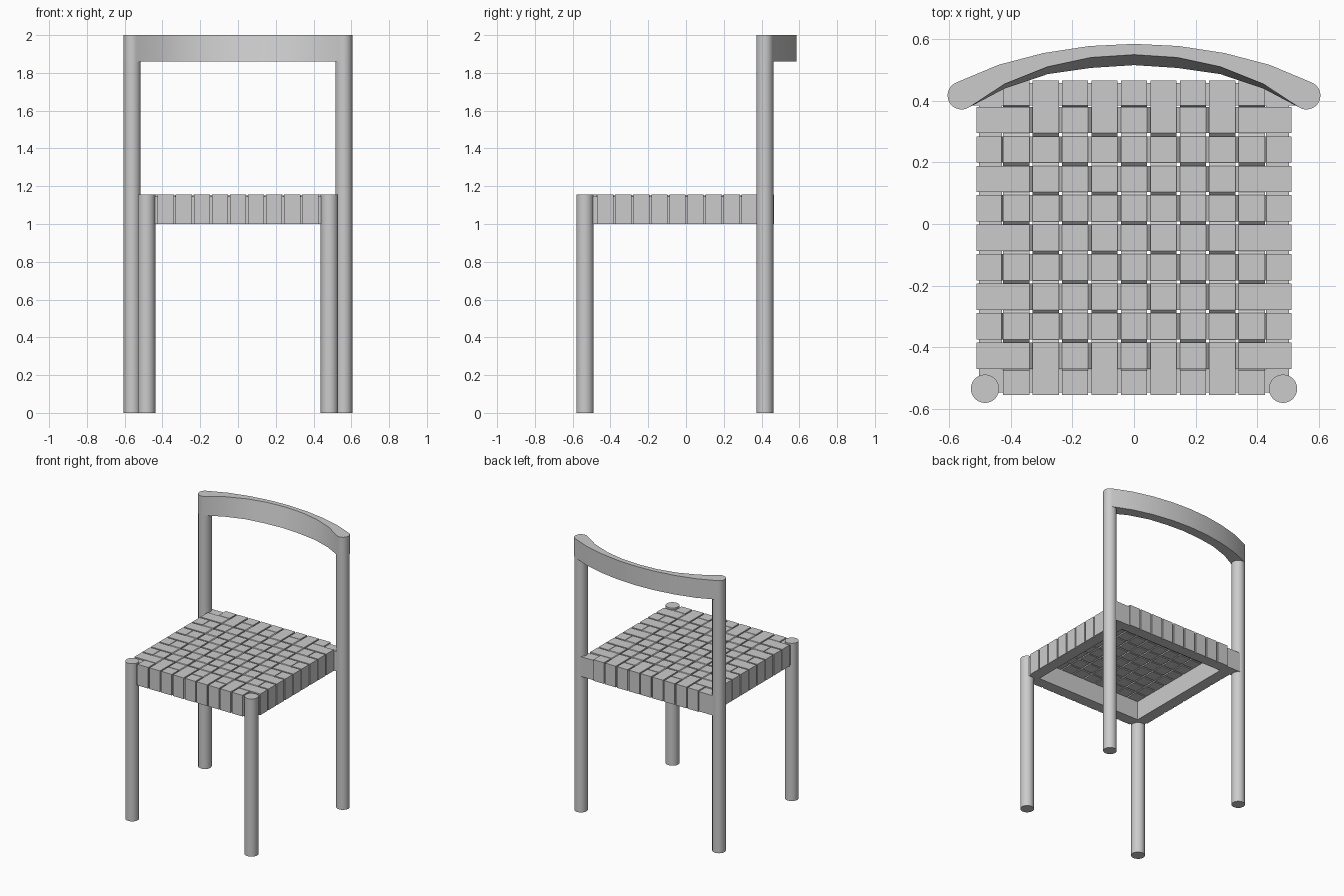
import bpy, bmesh, math

if "Cube" in bpy.data.objects:
    bpy.data.objects.remove(bpy.data.objects["Cube"])

TOP, BOT = 1.155, 1.0          # seat height range
PITCH, WIDTH, N = 0.0957, 0.0855, 9
T = 0.009                      # strap thickness
CY = -0.045                    # seat centre in y


def finish(name, bm, smooth=True):
    bmesh.ops.recalc_face_normals(bm, faces=bm.faces)
    me = bpy.data.meshes.new(name)
    bm.to_mesh(me)
    bm.free()
    ob = bpy.data.objects.new(name, me)
    bpy.context.collection.objects.link(ob)
    if smooth:
        bpy.ops.object.select_all(action='DESELECT')
        ob.select_set(True)
        bpy.context.view_layer.objects.active = ob
        bpy.ops.object.shade_smooth_by_angle(angle=math.radians(35))
    return ob


def loft(bm, loop_a, loop_b):
    """Solid between two loops with equal point counts."""
    a = [bm.verts.new(p) for p in loop_a]
    b = [bm.verts.new(p) for p in loop_b]
    bm.faces.new(a)
    bm.faces.new(b)
    for i in range(len(a)):
        j = (i + 1) % len(a)
        bm.faces.new((a[i], a[j], b[j], b[i]))


def leg(name, x, y, r, h):
    bm = bmesh.new()
    ring = [(x + r * math.cos(2 * math.pi * i / 32), y + r * math.sin(2 * math.pi * i / 32))
            for i in range(32)]
    loft(bm, [(*p, 0) for p in ring], [(*p, h) for p in ring])
    finish(name, bm)


# Legs
for side, s in (("left", -1), ("right", 1)):
    leg("front_leg_" + side, s * 0.484, -0.535, 0.046, TOP + 0.002)
    leg("back_leg_" + side, s * 0.56, 0.417, 0.045, 1.862)


# Curved backrest: rounded ends, front face thinning towards the top centre
def outline(inner, z):
    outer = [(0.145, 0.578), (0.295, 0.555), (0.44, 0.517)]
    cap = []
    for i in range(17):
        a = math.radians(68 - i * 190 / 16)
        cap.append((0.56 + 0.0455 * math.cos(a), 0.4175 + 0.0455 * math.sin(a)))
    half = outer + cap + inner
    pts = [(0, 0.585)] + half + [(0, inner[-1][1] + 0.009)] + [(-x, y) for x, y in reversed(half)]
    return [(x, y, z) for x, y in pts]


bm = bmesh.new()
loft(bm, outline([(0.42, 0.44), (0.28, 0.487), (0.14, 0.507)], 1.86),
     outline([(0.42, 0.455), (0.28, 0.511), (0.14, 0.541)], 2.0))
finish("backrest", bm)

# Seat frame: four rails under the woven straps
FZ = TOP - T - 0.001


def rail(name, x0, x1, y0, y1):
    bm = bmesh.new()
    sq = [(x0, y0), (x1, y0), (x1, y1), (x0, y1)]
    loft(bm, [(*p, BOT) for p in sq], [(*p, FZ) for p in sq])
    finish(name, bm, False)


rail("front_rail", -0.503, 0.503, -0.548, -0.473)
rail("back_rail", -0.54, 0.54, 0.385, 0.458)
for side, s in (("left", -1), ("right", 1)):
    xs = sorted((s * 0.428, s * 0.503))
    rail("side_rail_" + side, xs[0], xs[1], -0.473, 0.385)


# Woven straps: plain weave, ends folded down over the rails
def strap_profile(parity):
    edge = 0.511
    top = [(-edge, BOT), (-edge, TOP), (-N * PITCH / 2, TOP)]
    low = [(-edge + T, BOT), (-edge + T, TOP - T), (-N * PITCH / 2, TOP - T)]
    for i in range(N):
        c = (i - (N - 1) / 2) * PITCH
        z = TOP if (i + parity) % 2 else TOP - T - 0.0005
        for u in (c - WIDTH / 2, c + WIDTH / 2):
            top.append((u, z))
            low.append((u, z - T))
    top += [(N * PITCH / 2, TOP), (edge, TOP), (edge, BOT)]
    low += [(N * PITCH / 2, TOP - T), (edge - T, TOP - T), (edge - T, BOT)]
    return top, low


def straps(name, along_x):
    bm = bmesh.new()
    for k in range(N):
        c = (k - (N - 1) / 2) * PITCH
        top, low = strap_profile(k + (1 if along_x else 0))
        rows = []
        for v in (c - WIDTH / 2, c + WIDTH / 2):
            for line in (top, low):
                rows.append([bm.verts.new((u, v + CY, z) if along_x else (v, u + CY, z))
                             for u, z in line])
        t0, l0, t1, l1 = rows
        for i in range(len(t0) - 1):
            for a, b in ((t0, t1), (t1, l1), (l1, l0), (l0, t0)):
                bm.faces.new((a[i], a[i + 1], b[i + 1], b[i]))
        for i in (0, -1):
            bm.faces.new((t0[i], t1[i], l1[i], l0[i]))
    finish(name, bm, False)


straps("cross_straps", True)
straps("lengthwise_straps", False)
